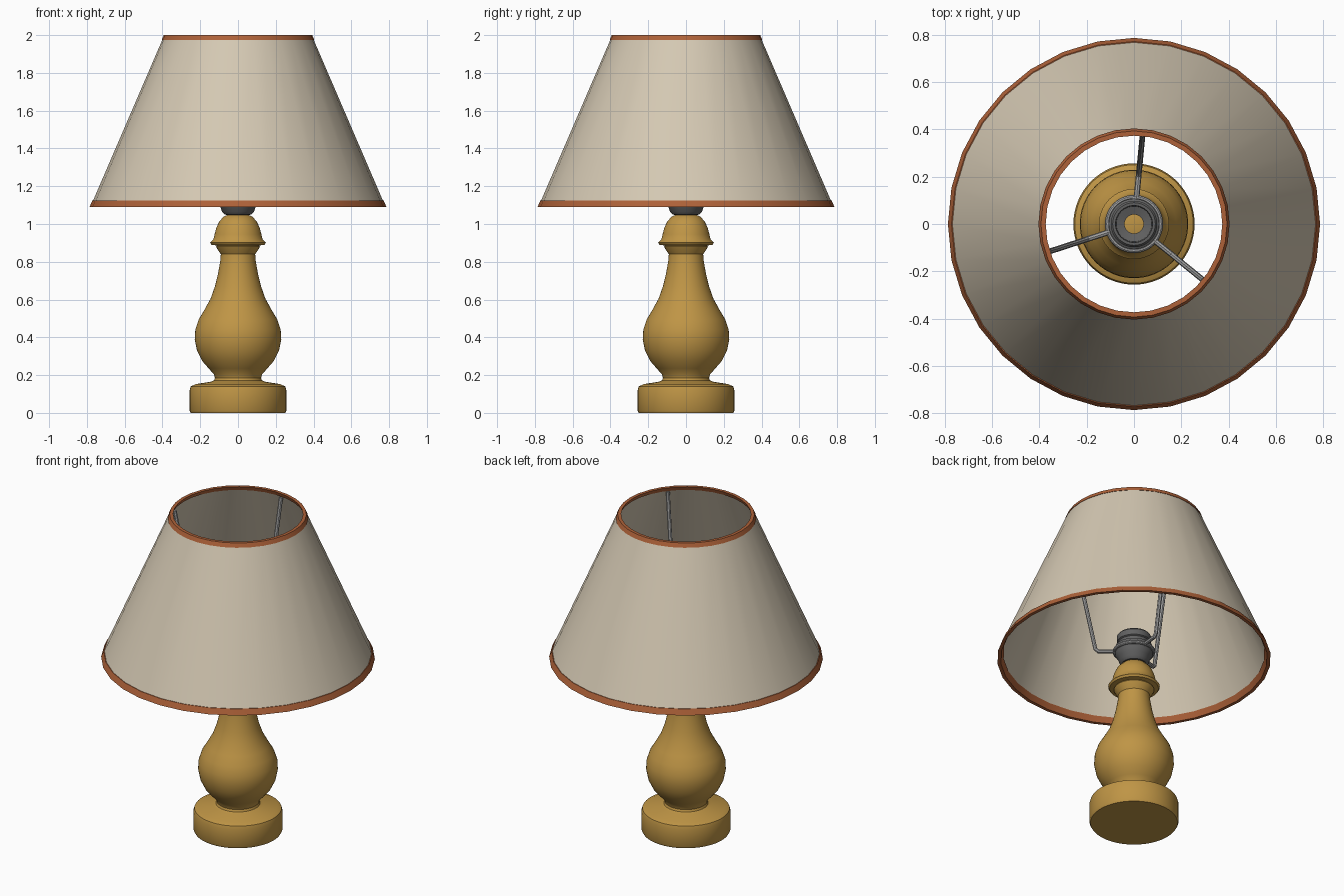
import bpy, bmesh, math
from mathutils import Vector

if "Cube" in bpy.data.objects:
    bpy.data.objects.remove(bpy.data.objects["Cube"])


def material(name, rgb):
    m = bpy.data.materials.new(name)
    m.diffuse_color = (*rgb, 1)
    m.use_nodes = True
    m.node_tree.nodes["Principled BSDF"].inputs["Base Color"].default_value = m.diffuse_color
    return m


WOOD = material("ochre_ceramic", (0.52, 0.30, 0.06))
CLOTH = material("cream_cloth", (0.66, 0.58, 0.45))
TRIM = material("rust_trim", (0.42, 0.12, 0.04))
DARK = material("dark_metal", (0.12, 0.12, 0.12))
STEEL = material("steel", (0.38, 0.38, 0.38))


def finish(ob, mat, angle=35):
    if mat:
        ob.data.materials.append(mat)
    bpy.ops.object.select_all(action='DESELECT')
    ob.select_set(True)
    bpy.context.view_layer.objects.active = ob
    bpy.ops.object.shade_smooth_by_angle(angle=math.radians(angle))
    return ob


def lathe(name, profile, sides, mat, closed=False):
    """Revolve an (r, z) profile about the z axis."""
    bm = bmesh.new()
    rings = []
    for r, z in profile:
        rings.append([bm.verts.new((r * math.cos(2 * math.pi * i / sides),
                                    r * math.sin(2 * math.pi * i / sides), z))
                      for i in range(sides)])
    pairs = list(zip(rings, rings[1:]))
    if closed:
        pairs.append((rings[-1], rings[0]))
    for a, b in pairs:
        for i in range(sides):
            j = (i + 1) % sides
            bm.faces.new((a[i], a[j], b[j], b[i]))
    bmesh.ops.remove_doubles(bm, verts=bm.verts, dist=1e-5)
    bmesh.ops.recalc_face_normals(bm, faces=bm.faces)
    me = bpy.data.meshes.new(name)
    bm.to_mesh(me)
    bm.free()
    ob = bpy.data.objects.new(name, me)
    bpy.context.collection.objects.link(ob)
    return finish(ob, mat)


def rod(name, points, radius, mat):
    """Round wire through the points, mitred at the bends."""
    cu = bpy.data.curves.new(name, 'CURVE')
    cu.dimensions = '3D'
    cu.bevel_depth = radius
    cu.bevel_resolution = 2
    cu.use_fill_caps = True
    sp = cu.splines.new('POLY')
    sp.points.add(len(points) - 1)
    for p, co in zip(sp.points, points):
        p.co = (*co, 1)
    ob = bpy.data.objects.new(name, cu)
    bpy.context.collection.objects.link(ob)
    bpy.ops.object.select_all(action='DESELECT')
    ob.select_set(True)
    bpy.context.view_layer.objects.active = ob
    bpy.ops.object.convert(target='MESH')
    return finish(bpy.context.object, mat)


# Turned base: foot disc, bulb, neck, collar and dome
lathe("turned_base", [
    (0, 0), (0.25, 0), (0.256, 0.012), (0.256, 0.12), (0.25, 0.14), (0.225, 0.152),
    (0.145, 0.165), (0.127, 0.172), (0.122, 0.185), (0.128, 0.205),
    (0.155, 0.235), (0.19, 0.275), (0.217, 0.33), (0.229, 0.39), (0.226, 0.44),
    (0.208, 0.495), (0.178, 0.545), (0.145, 0.605), (0.122, 0.67), (0.105, 0.74),
    (0.093, 0.81), (0.091, 0.84), (0.106, 0.862), (0.116, 0.88), (0.112, 0.886),
    (0.14, 0.89), (0.148, 0.902), (0.13, 0.92), (0.124, 0.945), (0.115, 0.98),
    (0.098, 1.015), (0.075, 1.04), (0.05, 1.05), (0, 1.05)], 64, WOOD)

# Hollow lamp socket
lathe("socket", [
    (0.04, 1.045), (0.07, 1.05), (0.085, 1.065), (0.093, 1.09), (0.107, 1.11),
    (0.107, 1.165), (0.09, 1.175), (0.09, 1.19), (0.098, 1.195), (0.098, 1.23),
    (0.09, 1.24), (0.078, 1.24), (0.075, 1.14), (0.04, 1.13)], 48, DARK, True)

# Shade carrier: ring round the socket plus three bent arms
bpy.ops.mesh.primitive_torus_add(major_radius=0.112, minor_radius=0.011,
                                 major_segments=48, minor_segments=10,
                                 location=(0, 0, 1.135))
bpy.context.object.name = "carrier_ring"
finish(bpy.context.object, STEEL)
for n, deg in enumerate((84.5, 198, 321)):
    d = Vector((math.cos(math.radians(deg)), math.sin(math.radians(deg)), 0))
    pts = [d * r + Vector((0, 0, z)) for r, z in
           ((0.105, 1.135), (0.205, 1.135), (0.222, 1.15), (0.38, 1.97))]
    rod(f"carrier_arm_{n + 1}", pts, 0.012, STEEL)


# Conical shade and its two trim bands, all following the same slope
def cone_shell(name, z0, z1, out, thick, mat):
    def r(z):
        return 0.782 - (z - 1.09) * 0.392 / 0.91 + out
    lathe(name, [(r(z0), z0), (r(z1), z1), (r(z1) - thick, z1), (r(z0) - thick, z0)],
          32, mat, True)


cone_shell("shade", 1.1, 1.99, 0, 0.012, CLOTH)
cone_shell("lower_trim", 1.09, 1.125, 0.004, 0.02, TRIM)
cone_shell("upper_trim", 1.975, 2.0, 0.003, 0.02, TRIM)
